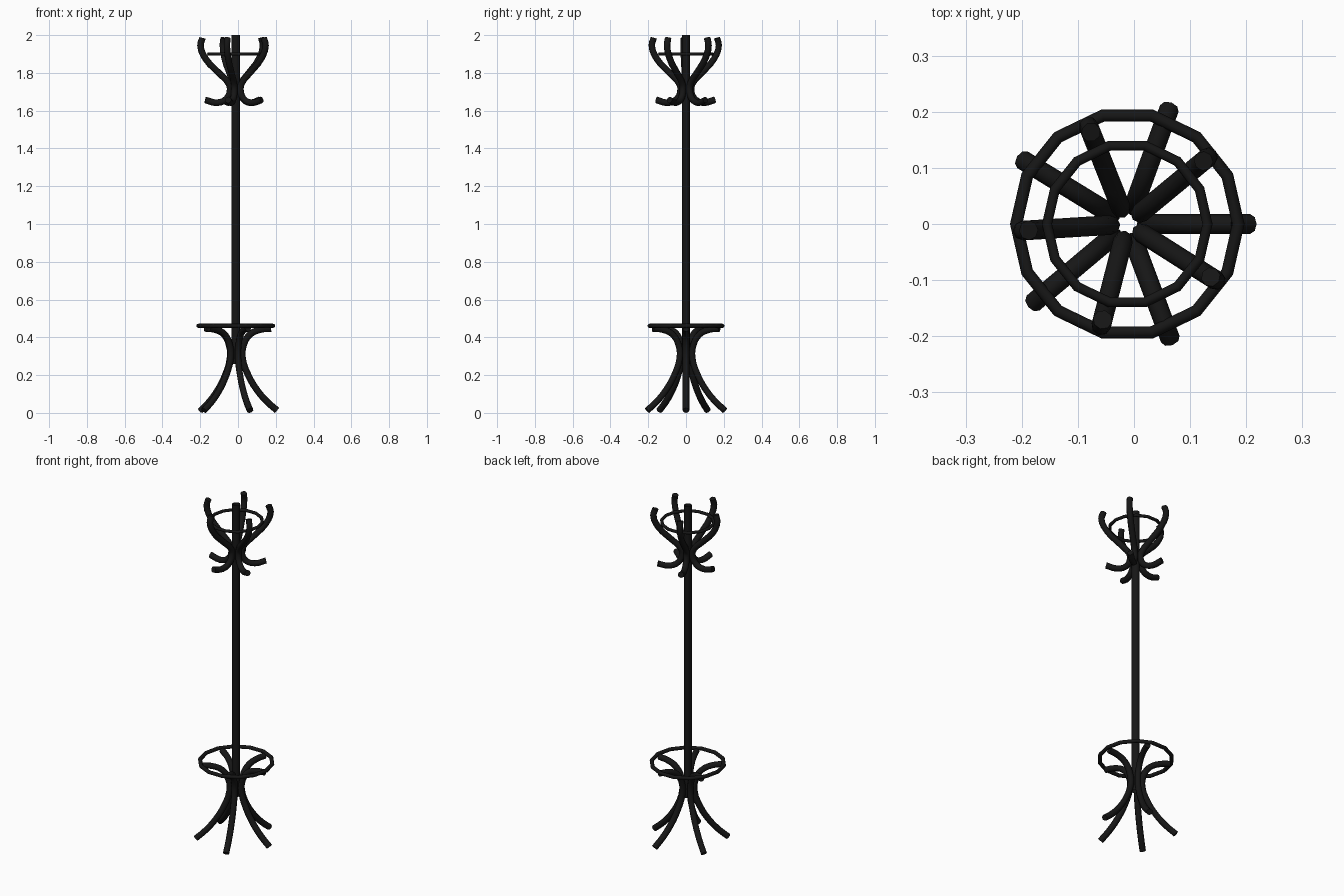
import bpy
from math import radians

if "Cube" in bpy.data.objects:
    bpy.data.objects.remove(bpy.data.objects["Cube"])

CX = -0.012  # pole axis sits slightly left of the bounding-box centre

mat = bpy.data.materials.new("black_wood")
mat.diffuse_color = (0.008, 0.008, 0.008, 1)
mat.use_nodes = True
mat.node_tree.nodes["Principled BSDF"].inputs["Base Color"].default_value = mat.diffuse_color


def finish(obj, name):
    obj.name = name
    obj.data.materials.clear()
    obj.data.materials.append(mat)
    bpy.ops.object.select_all(action='DESELECT')
    obj.select_set(True)
    bpy.context.view_layer.objects.active = obj
    bpy.ops.object.shade_smooth_by_angle(angle=radians(50))


def bent_rod(name, profile, radius):
    """Round rod swept along a smooth (r, z) profile, as a mesh."""
    cu = bpy.data.curves.new(name + "_path", 'CURVE')
    cu.dimensions = '3D'
    cu.resolution_u = 3
    cu.bevel_depth = radius
    cu.bevel_resolution = 2
    cu.use_fill_caps = True
    sp = cu.splines.new('BEZIER')
    sp.bezier_points.add(len(profile) - 1)
    for p, (r, z) in zip(sp.bezier_points, profile):
        p.co = (r, 0, z)
        p.handle_left_type = p.handle_right_type = 'AUTO'
    tmp = bpy.data.objects.new(name + "_path", cu)
    bpy.context.collection.objects.link(tmp)
    bpy.context.view_layer.update()
    mesh = bpy.data.meshes.new_from_object(
        tmp.evaluated_get(bpy.context.evaluated_depsgraph_get()))
    bpy.data.objects.remove(tmp)
    return mesh


def radial(name, mesh, angles):
    for i, a in enumerate(angles):
        obj = bpy.data.objects.new(name, mesh.copy())
        bpy.context.collection.objects.link(obj)
        obj.location.x = CX
        obj.rotation_euler.z = radians(a)
        finish(obj, f"{name}_{i + 1}")


def ring(name, major, minor, z):
    bpy.ops.mesh.primitive_torus_add(
        major_segments=14, minor_segments=8, major_radius=major,
        minor_radius=minor, location=(CX, 0, z))
    finish(bpy.context.object, name)


# Central pole, open tube
bpy.ops.mesh.primitive_cylinder_add(
    vertices=12, radius=0.022, depth=1.74, end_fill_type='NOTHING',
    location=(CX, 0, 1.13))
finish(bpy.context.object, "pole")

# Five bent legs that flare out again to carry the lower ring
leg = [(0.219, 0.013), (0.165, 0.06), (0.112, 0.122), (0.066, 0.20),
       (0.036, 0.29), (0.042, 0.36), (0.075, 0.415), (0.13, 0.441),
       (0.187, 0.447)]
radial("leg", bent_rod("leg", leg, 0.0175), [0, 70, 148.5, 220, 290.5])

# Five S-shaped coat hooks, offset between the legs
hook = [(0.176, 1.985), (0.187, 1.945), (0.160, 1.875), (0.09, 1.80),
        (0.038, 1.745), (0.030, 1.71), (0.05, 1.662), (0.10, 1.642),
        (0.162, 1.657)]
radial("coat_hook", bent_rod("coat_hook", hook, 0.0175),
       [39.6 + 72 * i for i in range(5)])

# Umbrella ring and upper hook ring
ring("lower_ring", 0.198, 0.011, 0.461)
ring("upper_ring", 0.143, 0.009, 1.90)
